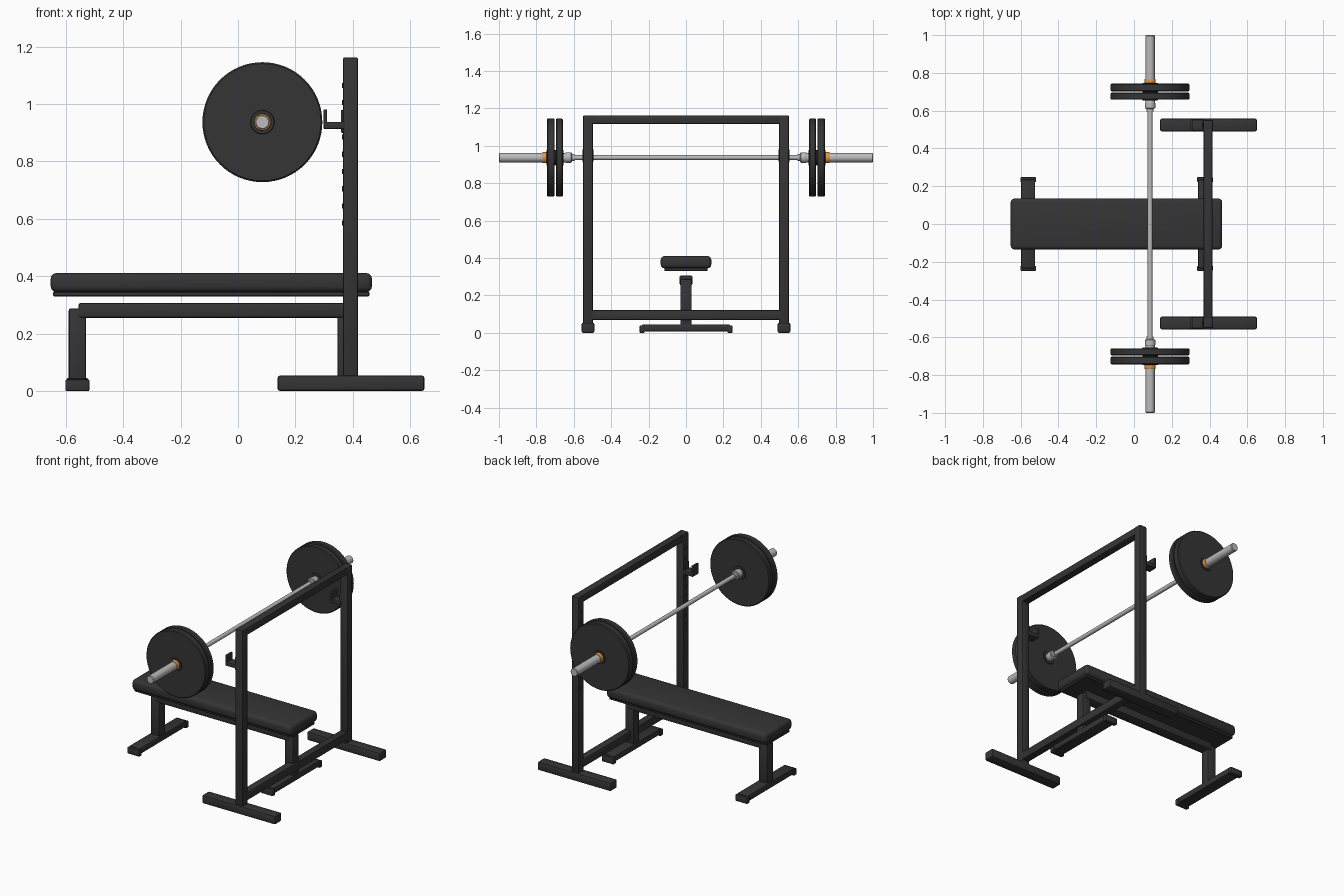
import bpy, bmesh, math
from mathutils import Vector

if "Cube" in bpy.data.objects:
    bpy.data.objects.remove(bpy.data.objects["Cube"])


def material(name, rgb):
    m = bpy.data.materials.new(name)
    m.diffuse_color = (*rgb, 1)
    m.use_nodes = True
    m.node_tree.nodes["Principled BSDF"].inputs["Base Color"].default_value = m.diffuse_color
    return m


BLACK = material("black_steel", (0.035, 0.035, 0.037))
STEEL = material("bright_steel", (0.5, 0.5, 0.5))
ORANGE = material("orange_clamp", (0.75, 0.3, 0.06))


def finish(name, bm, mat):
    bmesh.ops.recalc_face_normals(bm, faces=bm.faces[:])
    mesh = bpy.data.meshes.new(name)
    bm.to_mesh(mesh)
    bm.free()
    mesh.materials.append(mat)
    ob = bpy.data.objects.new(name, mesh)
    bpy.context.collection.objects.link(ob)
    bpy.context.view_layer.objects.active = ob
    ob.select_set(True)
    bpy.ops.object.shade_smooth_by_angle(angle=math.radians(30))
    ob.select_set(False)
    return ob


def box(name, x, y, z, bevel=0.006, segments=2, mat=BLACK):
    """Rounded box given by (min, max) along each axis."""
    bm = bmesh.new()
    bmesh.ops.create_cube(bm, size=1)
    for v in bm.verts:
        v.co = Vector([(lo + hi) / 2 + c * (hi - lo) for c, (lo, hi) in zip(v.co, (x, y, z))])
    if bevel:
        bmesh.ops.bevel(bm, geom=bm.edges[:], offset=bevel, segments=segments,
                        profile=0.5, affect='EDGES')
    return finish(name, bm, mat)


def lathe(name, profile, mat, centre, side=1, steps=64):
    """Spin (radius, y) points around the bar axis."""
    bm = bmesh.new()
    rings = []
    for r, y in profile:
        rings.append([bm.verts.new((centre[0] + r * math.cos(i * math.tau / steps), side * y,
                                    centre[1] + r * math.sin(i * math.tau / steps)))
                      for i in range(steps)])
    for a, b in zip(rings, rings[1:]):
        for i in range(steps):
            j = (i + 1) % steps
            bm.faces.new((a[i], a[j], b[j], b[i]))
    bm.faces.new(rings[0])
    bm.faces.new(rings[-1])
    return finish(name, bm, mat)


# Bench pad and its backing board
box("bench_pad", (-0.653, 0.467), (-0.135, 0.135), (0.345, 0.411), 0.02, 3)
box("pad_board", (-0.645, 0.458), (-0.115, 0.115), (0.33, 0.346), 0.003, 1)

# Bench frame
box("bench_beam", (-0.556, 0.385), (-0.034, 0.034), (0.255, 0.307), 0.008)
for label, x in (("head", -0.56), ("rack", 0.376)):
    box(label + "_bench_leg", (x - 0.03, x + 0.03), (-0.03, 0.03), (0.03, 0.287), 0.006)
    box(label + "_bench_foot", (x - 0.037, x + 0.037), (-0.235, 0.235), (0.008, 0.046), 0.006)
    for s in (-1, 1):
        box(label + "_foot_cap", (x - 0.042, x + 0.042),
            tuple(sorted((s * 0.222, s * 0.248))), (0, 0.04), 0.004)

# Rack: uprights, base feet, hooks and adjustment holes on each side
UX = 0.392
for s in (-1, 1):
    yc = s * 0.524
    box("rack_upright", (UX - 0.026, UX + 0.026), (yc - 0.026, yc + 0.026), (0.04, 1.163), 0.006)
    box("rack_base_foot", (0.138, 0.65), (yc - 0.034, yc + 0.034), (0, 0.054), 0.009)
    hy = (yc - 0.029, yc + 0.029)
    box("hook_arm", (0.298, UX - 0.02), hy, (0.913, 0.938), 0.004)
    box("hook_lip", (0.298, 0.311), hy, (0.915, 0.982), 0.004)
    box("hook_back_plate", (UX - 0.033, UX - 0.022), (yc - 0.022, yc + 0.022), (0.9, 0.98), 0.003)
    for i in range(9):
        z = 0.585 + i * 0.06
        hole = box("adjustment_hole", (UX - 0.029, UX - 0.024), (yc - 0.009, yc + 0.009),
                   (z - 0.009, z + 0.009), 0)

# Rack cross members
box("top_crossbar", (UX - 0.024, UX + 0.024), (-0.52, 0.52), (1.117, 1.163), 0.006)
box("bottom_crossbar", (UX - 0.024, UX + 0.024), (-0.52, 0.52), (0.07, 0.122), 0.006)

# Barbell
BAR = (0.085, 0.937)
lathe("bar_shaft", [(0.013, -0.63), (0.013, 0.63)], STEEL, BAR, steps=32)
for s in (-1, 1):
    lathe("bar_sleeve", [(0.018, 0.595), (0.018, 0.61), (0.025, 0.611), (0.028, 0.615),
                         (0.028, 0.64), (0.025, 0.645), (0.025, 0.996), (0.022, 1.0)],
          STEEL, BAR, s, 32)
    for label, y0, y1 in (("inner", 0.658, 0.695), ("outer", 0.702, 0.743)):
        lathe(label + "_weight_plate",
              [(0.04, y0 - 0.004), (0.042, y0), (0.204, y0), (0.209, y0 + 0.005),
               (0.209, y1 - 0.005), (0.204, y1), (0.042, y1), (0.04, y1 + 0.004)],
              BLACK, BAR, s)
    lathe("orange_clamp", [(0.028, 0.742), (0.03, 0.746), (0.03, 0.764), (0.028, 0.768)],
          ORANGE, BAR, s, 32)
